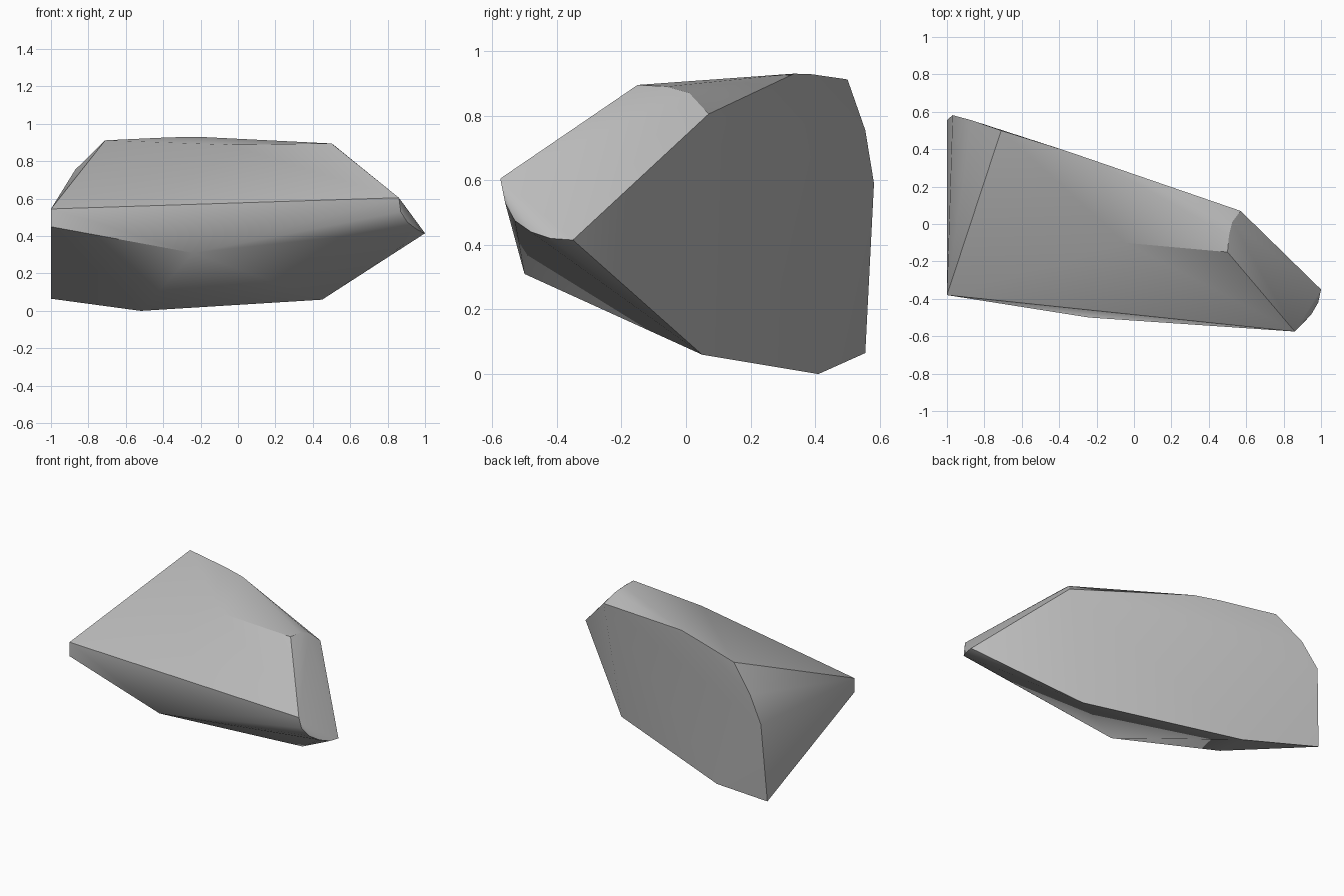
import bpy, bmesh, math

cube = bpy.data.objects.get("Cube")
if cube:
    bpy.data.objects.remove(cube, do_unlink=True)

# Stone colour
stone = bpy.data.materials.new("stone_grey")
stone.use_nodes = True
grey = (0.5, 0.5, 0.5, 1)
stone.diffuse_color = grey
bsdf = stone.node_tree.nodes["Principled BSDF"]
bsdf.inputs["Base Color"].default_value = grey
bsdf.inputs["Roughness"].default_value = 0.9

# Pointed end: slanted facet with a rounded lower rim and a rounded upper rim
tip = [(0.86, -0.575, 0.605), (0.87, -0.56, 0.53), (0.905, -0.53, 0.475),
       (0.95, -0.48, 0.44), (0.985, -0.42, 0.42), (1, -0.35, 0.415)]
shoulder = [(0.5, -0.15, 0.895), (0.508, -0.06, 0.89),
            (0.525, 0.01, 0.87), (0.57, 0.07, 0.805)]

# Crown and the curved back edge
crown = [(-0.05, -0.1, 0.888), (-0.2, 0.335, 0.93), (-0.36, 0.39, 0.928),
         (-0.71, 0.5, 0.912), (-0.87, 0.555, 0.755), (-0.97, 0.582, 0.59)]

# Blunt end and underside
blunt = [(-1, -0.38, 0.545), (-1, -0.38, 0.45), (-1, 0.555, 0.065)]
underside = [(-0.24, -0.5, 0.31), (0.45, 0.05, 0.06), (-0.52, 0.41, 0)]

# Wrap the corners into one chiselled stone
bm = bmesh.new()
for p in tip + shoulder + crown + blunt + underside:
    bm.verts.new(p)
hull = bmesh.ops.convex_hull(bm, input=bm.verts)
loose = {g for g in hull["geom_interior"] + hull["geom_unused"]
         if isinstance(g, bmesh.types.BMVert)}
bmesh.ops.delete(bm, geom=list(loose), context="VERTS")
bmesh.ops.dissolve_limit(bm, angle_limit=math.radians(1),
                         verts=bm.verts, edges=bm.edges)
bmesh.ops.recalc_face_normals(bm, faces=bm.faces)

mesh = bpy.data.meshes.new("rock")
bm.to_mesh(mesh)
bm.free()
mesh.materials.append(stone)
rock = bpy.data.objects.new("rock", mesh)
bpy.context.collection.objects.link(rock)

# Soft facets with crisp main edges
bpy.context.view_layer.objects.active = rock
rock.select_set(True)
bpy.ops.object.shade_smooth_by_angle(angle=math.radians(30))
